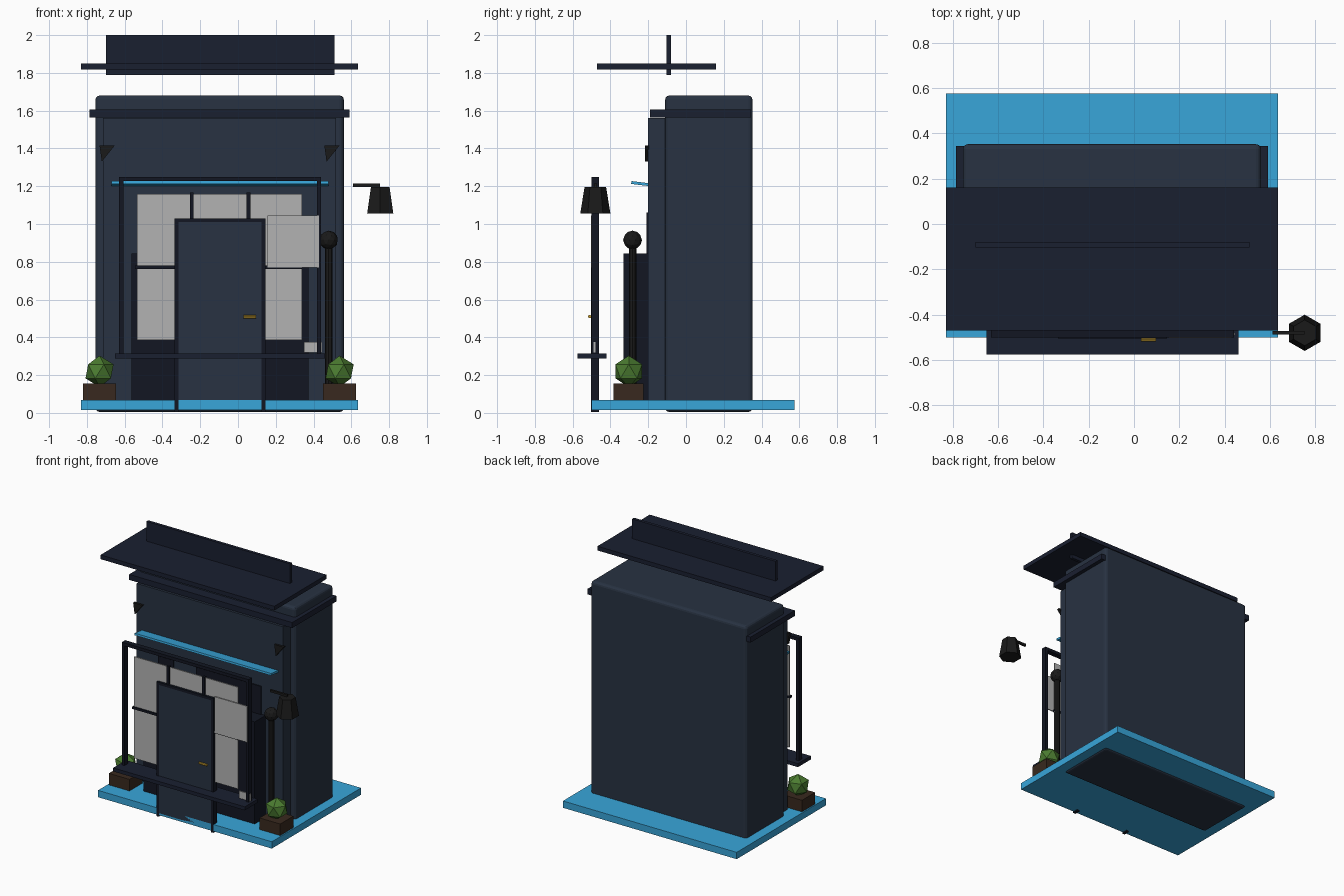
import bpy, math
from mathutils import Matrix

if "Cube" in bpy.data.objects:
    bpy.data.objects.remove(bpy.data.objects["Cube"])


def mat(name, r, g, b):
    m = bpy.data.materials.new(name)
    m.diffuse_color = (r, g, b, 1)
    m.use_nodes = True
    m.node_tree.nodes["Principled BSDF"].inputs["Base Color"].default_value = m.diffuse_color
    return m


WALL = mat("slate_wall", .021, .032, .054)
TRIM = mat("dark_trim", .006, .008, .016)
ROOF = mat("navy_roof", .010, .014, .030)
BLUE = mat("bright_blue", .04, .38, .70)
GLASS = mat("pale_glass", .45, .45, .45)
BLACK = mat("black_metal", .010, .010, .010)
WOOD = mat("planter_wood", .04, .022, .013)
LEAF = mat("leaf_green", .07, .20, .03)
BRASS = mat("brass", .55, .33, .03)


def finish(name, m):
    o = bpy.context.object
    o.name = name
    o.data.materials.append(m)
    return o


def box(name, m, x0, x1, y0, y1, z0, z1, bevel=0):
    bpy.ops.mesh.primitive_cube_add(size=1, location=((x0 + x1) / 2, (y0 + y1) / 2, (z0 + z1) / 2))
    o = finish(name, m)
    o.data.transform(Matrix.Diagonal((x1 - x0, y1 - y0, z1 - z0, 1)))
    if bevel:
        b = o.modifiers.new("bevel", 'BEVEL')
        b.width, b.segments = bevel, 3
    return o


def cone(name, m, loc, r0, r1, h, n, rot=(0, 0, 0)):
    bpy.ops.mesh.primitive_cone_add(vertices=n, radius1=r0, radius2=r1, depth=h, location=loc, rotation=rot)
    return finish(name, m)


def ball(name, m, loc, r, sub):
    bpy.ops.mesh.primitive_ico_sphere_add(subdivisions=sub, radius=r, location=loc)
    return finish(name, m)


# Building shell, plinth and roof pieces
box("building_body", WALL, -.755, .56, -.11, .352, .005, 1.68, .022)
box("facade_panel", WALL, -.715, .52, -.2, -.10, .06, 1.56)
box("cornice", ROOF, -.785, .59, -.19, .343, 1.565, 1.607)
box("ground_slab", BLUE, -.83, .635, -.5, .575, .015, .067)
box("roof_canopy", ROOF, -.83, .635, -.47, .16, 1.818, 1.85)
box("roof_fin", ROOF, -.70, .51, -.103, -.08, 1.79, 2.0)

# Slim tilted awning above the window
awning = box("awning", BLUE, -.67, .48, -.29, -.17, 1.205, 1.22)
awning.rotation_euler.x = math.radians(-7)

# Recessed display behind the window
box("display_base", TRIM, -.565, .372, -.33, -.2, .067, .845)
box("display_back_left", TRIM, -.53, -.40, -.208, -.195, .4, 1.06)
box("display_back_right", TRIM, -.21, .34, -.208, -.195, .4, 1.06)

# Shop window: frame, glass, glazing bars, sill
for s, x in (("left", -.63), ("right", .417)):
    box("window_frame_" + s, TRIM, x, x + .023, -.5, -.46, .31, 1.25)
box("window_frame_top", TRIM, -.63, .44, -.5, -.46, 1.227, 1.25)
box("window_sill", ROOF, -.65, .46, -.575, -.42, .288, .315)
box("window_glass", GLASS, -.535, .34, -.486, -.478, .385, 1.16)
box("glazing_bar_horizontal", TRIM, -.545, .34, -.496, -.474, .763, .78)
for s, x in (("left", -.245), ("right", .055)):
    box("glazing_bar_" + s, TRIM, x - .01, x + .01, -.496, -.474, .40, 1.167)
box("window_poster", GLASS, .155, .43, -.503, -.495, .77, 1.045)
box("window_notice", GLASS, .35, .445, -.49, -.48, .32, .375)

# Door with frame and handle
box("door_leaf", WALL, -.318, .13, -.5, -.465, .03, 1.015)
for s, x in (("left", -.335), ("right", .125)):
    box("door_jamb_" + s, TRIM, x, x + .02, -.504, -.46, .005, 1.03)
box("door_head", TRIM, -.335, .145, -.504, -.46, 1.01, 1.03)
cone("door_handle", BRASS, (.063, -.51, .51), .009, .009, .066, 8, (0, math.pi / 2, 0))

# Planters with bushes
for s, x in (("left", -.733), ("right", .538)):
    box("planter_" + s, WOOD, x - .087, x + .087, -.384, -.226, .03, .155)
    ball("bush_" + s, LEAF, (x, -.303, .22), .083, 1)

# Bollard lamp post
cone("lamp_post", BLACK, (.48, -.283, .47), .02, .02, .81, 8)
ball("lamp_globe", BLACK, (.48, -.283, .915), .05, 2)

# Hexagonal hanging lamp on its arm
cone("lamp_shade", BLACK, (.753, -.48, 1.125), .08, .057, .14, 6)
box("lamp_arm", BLACK, .61, .753, -.488, -.472, 1.197, 1.214)

# Triangular corner brackets
for s, x in (("left", -.733), ("right", .457)):
    pts = [(x, 1.415), (x + .08, 1.415), (x + .012, 1.33)]
    v = [(a, y, b) for y in (-.216, -.195) for a, b in pts]
    f = [(0, 2, 1), (3, 4, 5), (0, 1, 4, 3), (1, 2, 5, 4), (2, 0, 3, 5)]
    me = bpy.data.meshes.new("bracket_" + s)
    me.from_pydata(v, [], f)
    me.materials.append(BLACK)
    bpy.context.collection.objects.link(bpy.data.objects.new("bracket_" + s, me))
